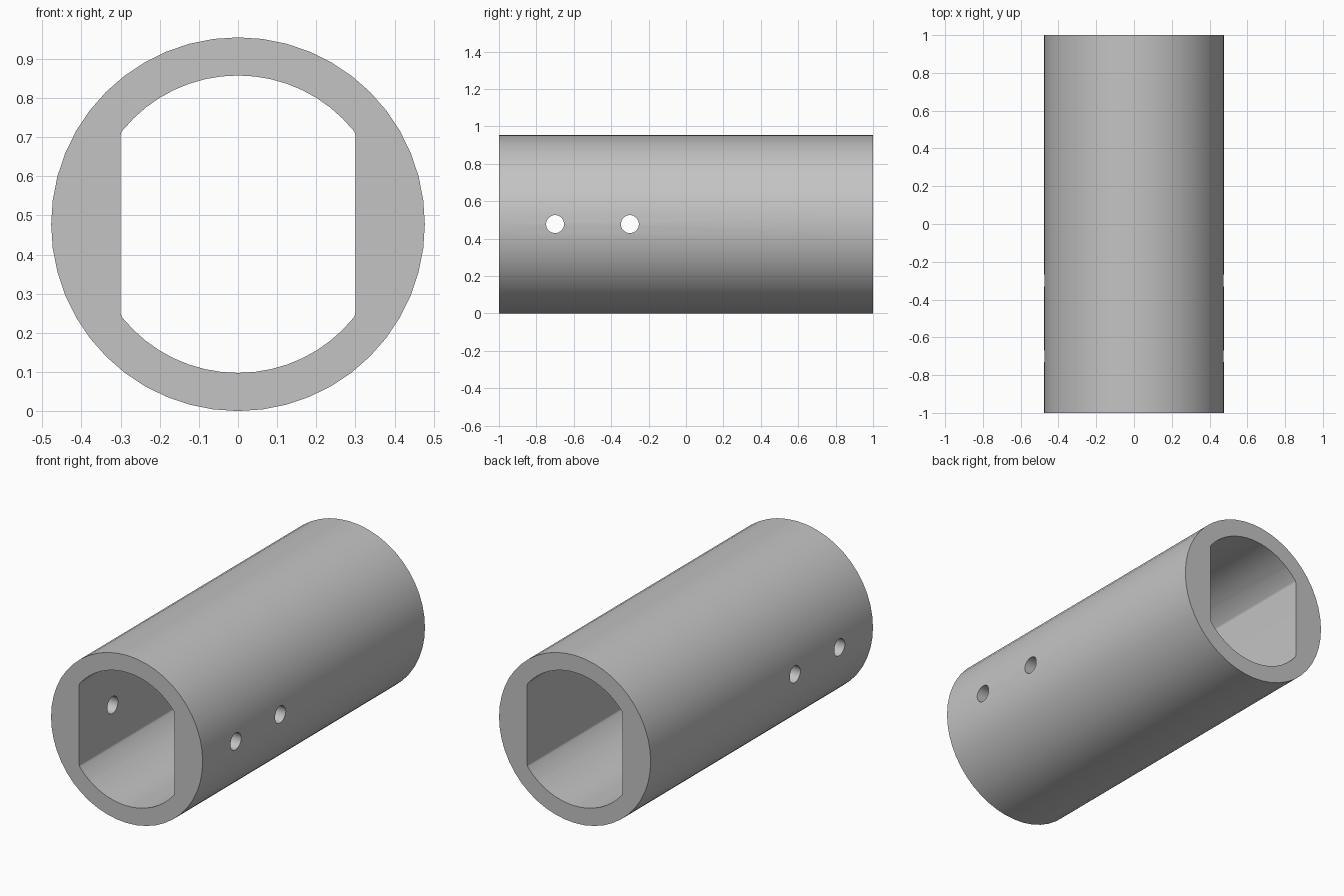
import bpy, bmesh, math

if "Cube" in bpy.data.objects:
    bpy.data.objects.remove(bpy.data.objects["Cube"])

R, LENGTH = 0.4775, 2.0            # outer radius, tube length
BORE, FLAT, FILLET = 0.38, 0.30, 0.02
SEGS = 48

metal = bpy.data.materials.new("grey metal")
metal.diffuse_color = (0.55, 0.55, 0.55, 1)
metal.use_nodes = True
metal.node_tree.nodes["Principled BSDF"].inputs["Base Color"].default_value = metal.diffuse_color


def arc(cx, cz, r, a0, a1, n):
    return [(cx + r * math.cos(a0 + (a1 - a0) * i / n),
             cz + r * math.sin(a0 + (a1 - a0) * i / n)) for i in range(n + 1)]


def prism(name, profile, length):
    """Extrude an (x, z) outline along y, centred on y = 0."""
    bm = bmesh.new()
    face = bm.faces.new([bm.verts.new((x, -length / 2, z)) for x, z in profile])
    new = bmesh.ops.extrude_face_region(bm, geom=[face])["geom"]
    bmesh.ops.translate(bm, vec=(0, length, 0),
                        verts=[v for v in new if isinstance(v, bmesh.types.BMVert)])
    bmesh.ops.recalc_face_normals(bm, faces=bm.faces)
    mesh = bpy.data.meshes.new(name)
    bm.to_mesh(mesh)
    bm.free()
    mesh.materials.append(metal)
    ob = bpy.data.objects.new(name, mesh)
    bpy.context.collection.objects.link(ob)
    ob.location.z = R
    return ob


# Round outer body
outline = arc(0, 0, R, 0, 2 * math.pi, SEGS)[:-1]
tube = prism("tube", outline, LENGTH)

# Bore: round top and bottom, flat sides, small fillets in the corners
cx = FLAT - FILLET
cz = math.sqrt((BORE - FILLET) ** 2 - cx ** 2)
a = math.atan2(cz, cx)
upper = (arc(cx, cz, FILLET, 0, a, 3)
         + arc(0, 0, BORE, a, math.pi - a, 16)[1:-1]
         + arc(-cx, cz, FILLET, math.pi - a, math.pi, 3))
cutters = [prism("bore_cutter", upper + [(-x, -z) for x, z in upper], LENGTH + 0.2)]

# Two cross holes through both side walls
for y in (-0.7, -0.3):
    hole = prism("hole_cutter", arc(0, 0, 0.048, 0, 2 * math.pi, 32)[:-1], 1.2)
    hole.rotation_euler.z = math.pi / 2
    hole.location.y = y
    cutters.append(hole)

bpy.context.view_layer.objects.active = tube
for cutter in cutters:
    mod = tube.modifiers.new("cut", "BOOLEAN")
    mod.operation, mod.solver, mod.object = "DIFFERENCE", "EXACT", cutter
    bpy.ops.object.modifier_apply(modifier=mod.name)
for cutter in cutters:
    bpy.data.objects.remove(cutter)

bpy.ops.object.select_all(action="DESELECT")
tube.select_set(True)
bpy.ops.object.shade_smooth_by_angle(angle=math.radians(30))
